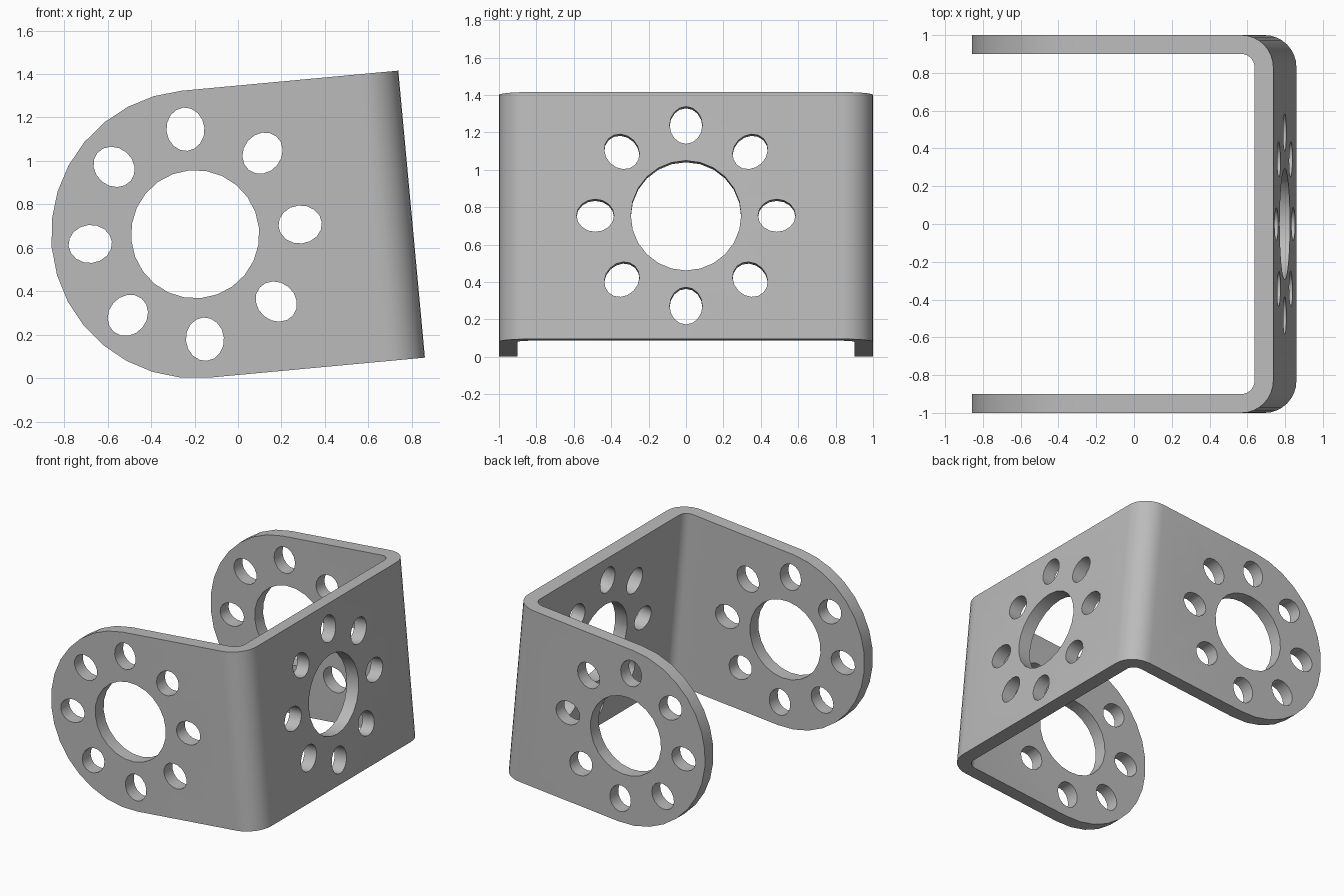
import bpy, bmesh
from math import sin, cos, pi, radians
from mathutils import Matrix, Vector

if "Cube" in bpy.data.objects:
    bpy.data.objects.remove(bpy.data.objects["Cube"])

R = 0.663             # rounded leg end, also half the plate height
WEB = 1.0             # distance from leg hole centre to outer web face
THICK = 0.1
BEND = 0.17           # outer bend radius
TILT = radians(5.3)


def arc(cx, cy, rx, ry, start, end, steps):
    angles = [start + (end - start) * i / steps for i in range(steps + 1)]
    return [(cx + rx * cos(a), cy + ry * sin(a)) for a in angles]


def prism(bm, outline, place, low, high):
    """Extrude a flat outline; place() maps (a, b, depth) to a point."""
    ends = [[bm.verts.new(place(a, b, d)) for a, b in outline] for d in (low, high)]
    bm.faces.new(ends[0])
    bm.faces.new(ends[1][::-1])
    n = len(outline)
    for i in range(n):
        j = (i + 1) % n
        bm.faces.new((ends[0][j], ends[0][i], ends[1][i], ends[1][j]))


def finish(bm, name):
    bmesh.ops.recalc_face_normals(bm, faces=bm.faces)
    mesh = bpy.data.meshes.new(name)
    bm.to_mesh(mesh)
    bm.free()
    obj = bpy.data.objects.new(name, mesh)
    bpy.context.collection.objects.link(obj)
    return obj


def along_x(a, b, d):
    return Vector((d, a, b))


def along_y(a, b, d):
    return Vector((a, d, b))


def along_z(a, b, d):
    return Vector((a, b, d))


def hole_ring(bm, place, low, high):
    """A large central hole with eight oval holes around it."""
    prism(bm, arc(0, 0, 0.295, 0.295, 0, 2 * pi, 24)[:-1], place, low, high)
    oval = arc(0.485, 0, 0.1, 0.0875, 0, 2 * pi, 16)[:-1]
    for k in range(8):
        c, s = cos(k * pi / 4), sin(k * pi / 4)
        prism(bm, [(a * c - b * s, a * s + b * c) for a, b in oval], place, low, high)


# Bent strip: U-shaped profile extruded upwards
def half_profile(inset):
    r = BEND - inset
    return [(-0.9, 1 - inset)] + arc(WEB - BEND, 1 - BEND, r, r, pi / 2, 0, 8)


outer, inner = half_profile(0), half_profile(THICK)
mirrored = lambda pts: [(x, -y) for x, y in reversed(pts)]
bm = bmesh.new()
prism(bm, outer + mirrored(outer) + list(reversed(inner + mirrored(inner))),
      along_z, -0.8, 0.8)
bracket = finish(bm, "bracket")

# Side silhouette with the rounded leg end
bm = bmesh.new()
prism(bm, [(1.3, R)] + arc(0, 0, R, R, pi / 2, 3 * pi / 2, 16) + [(1.3, -R)],
      along_y, -1.2, 1.2)
silhouette = finish(bm, "silhouette_cutter")

# Holes through both legs and through the web
bm = bmesh.new()
hole_ring(bm, along_y, -1.2, 1.2)
hole_ring(bm, along_x, 0.8, 1.2)
holes = finish(bm, "hole_cutter")

bpy.ops.object.select_all(action='DESELECT')
bpy.context.view_layer.objects.active = bracket
bracket.select_set(True)
for cutter, mode in ((silhouette, 'INTERSECT'), (holes, 'DIFFERENCE')):
    cutter.hide_render = True
    mod = bracket.modifiers.new(mode.title(), 'BOOLEAN')
    mod.operation, mod.solver, mod.object = mode, 'EXACT', cutter
    bpy.ops.object.modifier_apply(modifier=mod.name)
    bpy.data.objects.remove(cutter)

# Lean the bracket and stand it on the ground
bracket.data.transform(Matrix.Translation((-0.197, 0, R)) @ Matrix.Rotation(-TILT, 4, 'Y'))
bpy.ops.object.shade_smooth_by_angle(angle=radians(30))

# Plain grey metal
grey = bpy.data.materials.new("grey_metal")
grey.use_nodes = True
colour = (0.5, 0.5, 0.5, 1)
grey.diffuse_color = colour
grey.node_tree.nodes["Principled BSDF"].inputs["Base Color"].default_value = colour
bracket.data.materials.clear()
bracket.data.materials.append(grey)
